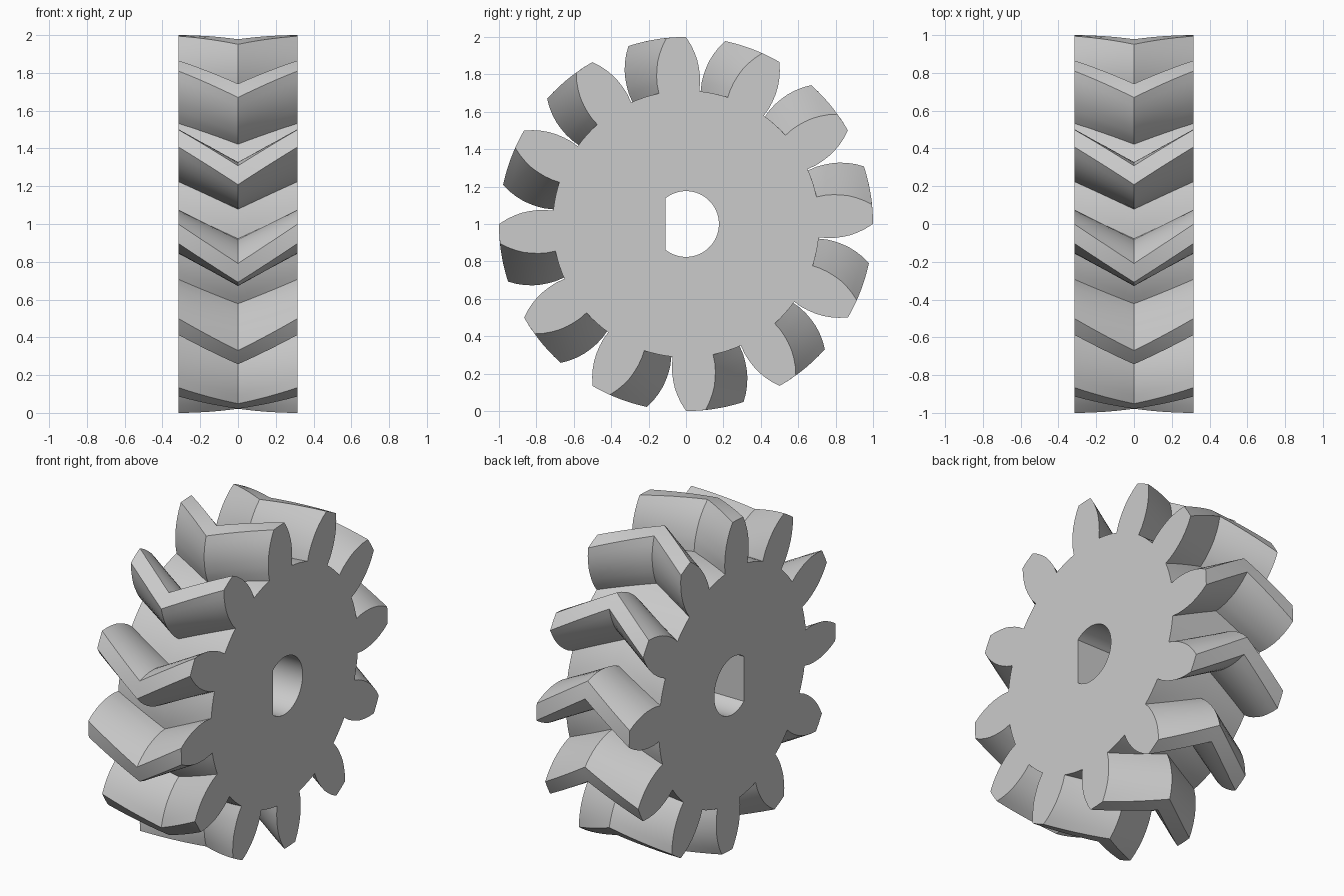
import bpy
import bmesh
from math import radians, cos, sin, acos

if "Cube" in bpy.data.objects:
    bpy.data.objects.remove(bpy.data.objects["Cube"], do_unlink=True)

TEETH = 12
HALF_WIDTH = 0.315
TWIST = 12          # degrees from outer face to mid plane
PHASE = 3           # direction of a tooth on the outer faces
STEPS = 6           # layers in each half
BORE, FLAT = 0.176, -0.11

# One tooth flank: radius and half angle in degrees, root to tip
FLANK = [(0.713, 8.7), (0.76, 8.7), (0.80, 8.3), (0.84, 7.7),
         (0.88, 6.9), (0.92, 5.8), (0.96, 4.5), (1.0, 2.95)]


def tooth_outline():
    """Polar outline of the whole gear, counterclockwise."""
    pitch = 360 / TEETH
    root_r, root_a = FLANK[0]
    gap = pitch - 2 * root_a
    points = []
    for i in range(TEETH):
        mid = PHASE + i * pitch
        points += [(r, mid - a) for r, a in FLANK]
        points.append((1.0, mid))
        points += [(r, mid + a) for r, a in reversed(FLANK)]
        points += [(root_r, mid + root_a + gap * k / 4) for k in range(1, 4)]
    return points


def bridge(bm, low, high):
    n = len(low)
    for i in range(n):
        j = (i + 1) % n
        bm.faces.new((low[i], low[j], high[j], high[i]))


def cap(bm, *loops):
    edges = []
    for loop in loops:
        for a, b in zip(loop, loop[1:] + loop[:1]):
            edges.append(bm.edges.get((a, b)))
    bmesh.ops.triangle_fill(bm, use_beauty=True, edges=edges)


bm = bmesh.new()

# Toothed rim, twisted towards the mid plane from both faces
layers = []
outline = tooth_outline()
for s in range(-STEPS, STEPS + 1):
    turn = TWIST * (1 - abs(s) / STEPS)
    layers.append([bm.verts.new((HALF_WIDTH * s / STEPS,
                                 r * cos(radians(a + turn)),
                                 1 + r * sin(radians(a + turn))))
                   for r, a in outline])
for low, high in zip(layers, layers[1:]):
    bridge(bm, low, high)

# D-shaped shaft hole
limit = acos(FLAT / BORE)
arc = [limit * (k / 20 - 1) for k in range(41)]
bore = [[bm.verts.new((x, BORE * cos(a), 1 + BORE * sin(a))) for a in arc]
        for x in (-HALF_WIDTH, HALF_WIDTH)]
bridge(bm, *bore)

# Flat side faces
cap(bm, layers[0], bore[0])
cap(bm, layers[-1], bore[1])
bmesh.ops.recalc_face_normals(bm, faces=bm.faces)

mesh = bpy.data.meshes.new("herringbone_gear")
bm.to_mesh(mesh)
bm.free()
gear = bpy.data.objects.new("herringbone_gear", mesh)
bpy.context.collection.objects.link(gear)

# Plain grey finish
colour = (0.6, 0.6, 0.6, 1)
grey = bpy.data.materials.new("light_grey")
grey.use_nodes = True
grey.diffuse_color = colour
grey.node_tree.nodes["Principled BSDF"].inputs["Base Color"].default_value = colour
mesh.materials.append(grey)

bpy.ops.object.select_all(action="DESELECT")
gear.select_set(True)
bpy.context.view_layer.objects.active = gear
bpy.ops.object.shade_smooth_by_angle(angle=radians(30))
